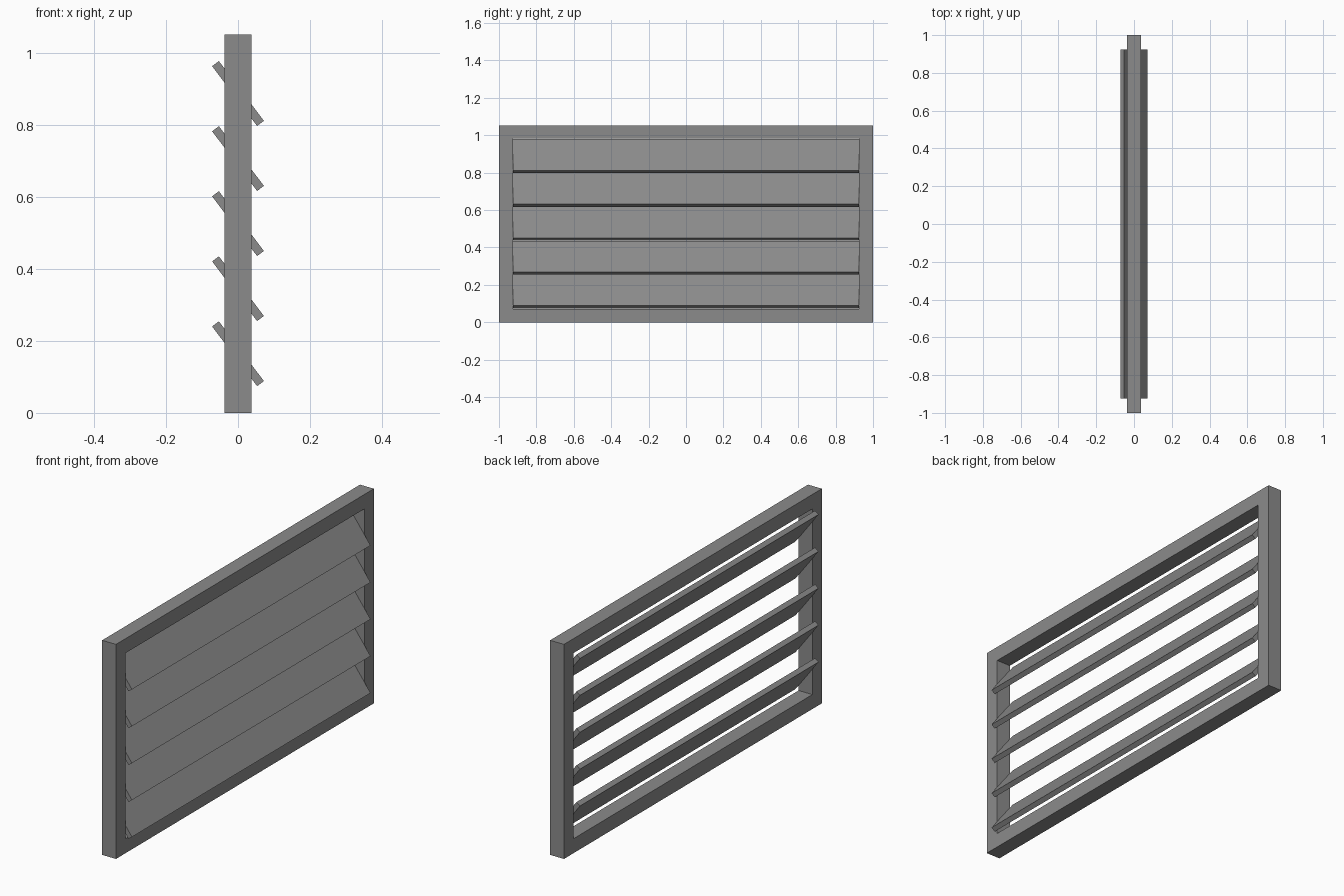
import bpy
import math

if "Cube" in bpy.data.objects:
    bpy.data.objects.remove(bpy.data.objects["Cube"])

H, BY, BZ, D = 1.053, 0.074, 0.071, 0.0375   # height, border widths, half depth
INNER_Y = 1 - BY

# Dark grey paint shared by every part
paint = bpy.data.materials.new("dark_grey")
paint.diffuse_color = (0.26, 0.26, 0.26, 1)
paint.use_nodes = True
paint.node_tree.nodes["Principled BSDF"].inputs["Base Color"].default_value = paint.diffuse_color


def add_object(name, verts, faces):
    me = bpy.data.meshes.new(name)
    me.from_pydata(verts, [], faces)
    me.materials.append(paint)
    ob = bpy.data.objects.new(name, me)
    bpy.context.collection.objects.link(ob)
    return ob


def prism_along_y(name, outline, depth):
    """Closed solid from an x-z outline, spanning -depth..depth in y."""
    n = len(outline)
    verts = [(x, y, z) for y in (-depth, depth) for x, z in outline]
    faces = [tuple(range(n))[::-1], tuple(range(n, 2 * n))]
    faces += [(i, (i + 1) % n, (i + 1) % n + n, i + n) for i in range(n)]
    return add_object(name, verts, faces)


# Rectangular frame: outer and inner loops bridged front and back
outer = [(-1, 0), (1, 0), (1, H), (-1, H)]
inner = [(-INNER_Y, BZ), (INNER_Y, BZ), (INNER_Y, H - BZ), (-INNER_Y, H - BZ)]
verts = [(x, y, z) for x in (D, -D) for loop in (outer, inner) for y, z in loop]
faces = []
for i in range(4):
    j = (i + 1) % 4
    faces += [(i, j, j + 4, i + 4),              # +x face
              (i + 8, i + 12, j + 12, j + 8),    # -x face
              (i, i + 8, j + 8, j),              # outer edge
              (i + 4, j + 4, j + 12, i + 12)]    # inner edge
add_object("frame", verts, faces)

# Five tilted slats filling the opening
COUNT, HALF_L, HALF_T, ANGLE = 5, 0.104, 0.0118, math.radians(-53)
PITCH = 0.181
c, s = math.cos(ANGLE), math.sin(ANGLE)
for k in range(COUNT):
    zc = H / 2 + PITCH * (k - (COUNT - 1) / 2)
    profile = [(u * c - v * s, zc + u * s + v * c)
               for u, v in ((-HALF_L, -HALF_T), (-HALF_L, HALF_T),
                            (HALF_L, HALF_T), (HALF_L, -HALF_T))]
    prism_along_y(f"slat_{k + 1}", profile, INNER_Y - 0.001)
